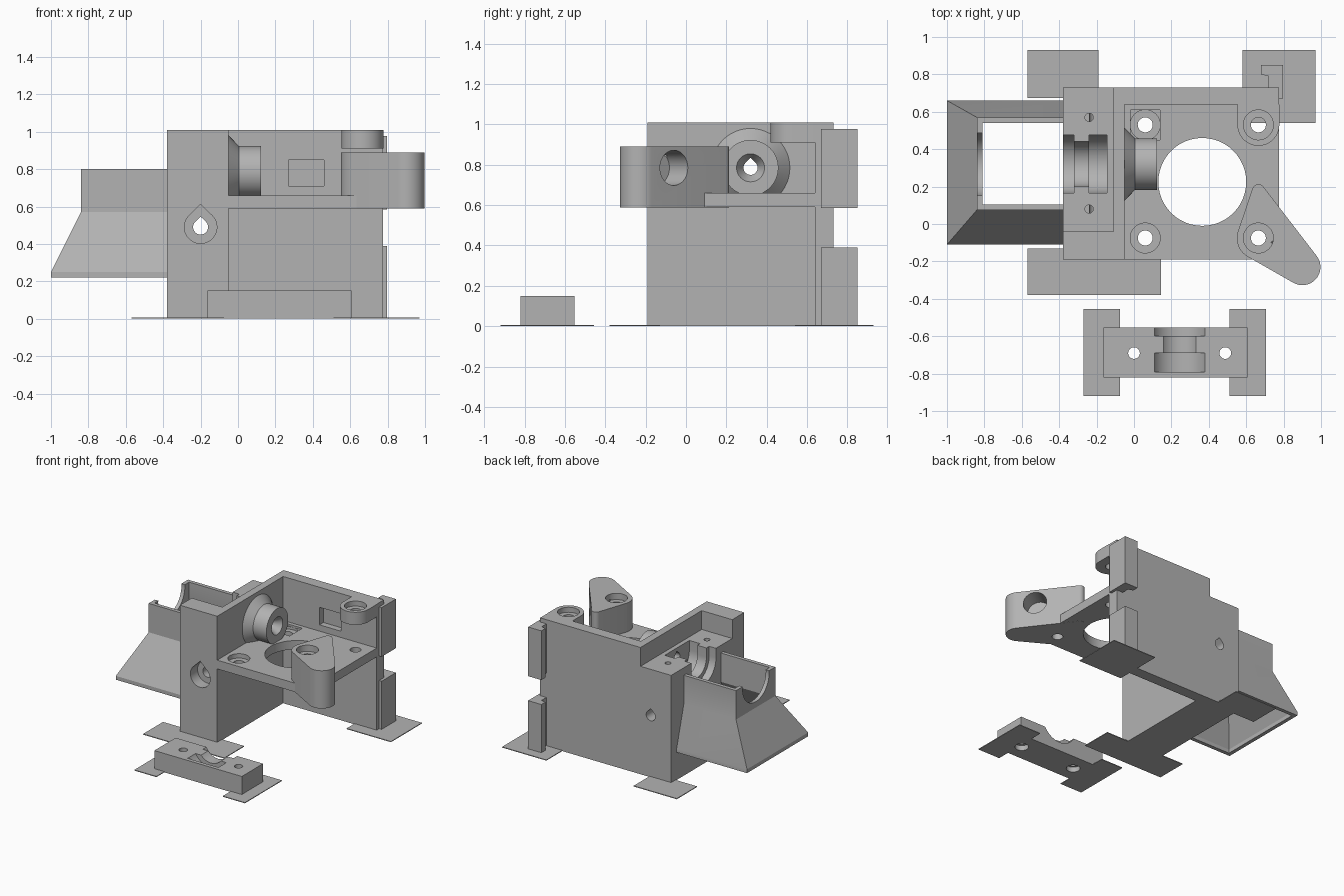
import bpy, bmesh, math
from mathutils import Matrix, Vector
from mathutils.geometry import convex_hull_2d

cube = bpy.data.objects.get("Cube")
if cube:
    bpy.data.objects.remove(cube)

grey = bpy.data.materials.new("plain grey")
grey.use_nodes = True
colour = (0.45, 0.45, 0.45, 1)
grey.diffuse_color = colour
grey.node_tree.nodes["Principled BSDF"].inputs["Base Color"].default_value = colour


def solid(name, rings):
    """Skin a stack of matching point loops and cap both ends."""
    bm = bmesh.new()
    loops = [[bm.verts.new(p) for p in ring] for ring in rings]
    n = len(loops[0])
    for a, b in zip(loops, loops[1:]):
        for i in range(n):
            j = (i + 1) % n
            bm.faces.new((a[i], a[j], b[j], b[i]))
    bm.faces.new(loops[0])
    bm.faces.new(loops[-1])
    bmesh.ops.recalc_face_normals(bm, faces=bm.faces)
    mesh = bpy.data.meshes.new(name)
    bm.to_mesh(mesh)
    bm.free()
    mesh.materials.append(grey)
    ob = bpy.data.objects.new(name, mesh)
    bpy.context.collection.objects.link(ob)
    return ob


def place(p, axis, t):
    return {"x": (t, *p), "y": (p[0], t, p[1]), "z": (*p, t)}[axis]


def prism(name, pts, axis, lo, hi):
    return solid(name, [[place(p, axis, t) for p in pts] for t in (lo, hi)])


def box(name, x0, x1, y0, y1, z0, z1):
    return prism(name, [(x0, y0), (x1, y0), (x1, y1), (x0, y1)], "z", z0, z1)


def circle(u, v, r, n=48):
    return [(u + r * math.cos(math.tau * i / n), v + r * math.sin(math.tau * i / n))
            for i in range(n)]


def hull(pts):
    return [pts[i] for i in convex_hull_2d([Vector(p) for p in pts])]


def teardrop(u, v, r):
    return hull(circle(u, v, r) + [(u, v + r * 1.4)])


def cone(name, u, v, axis, lo, r0, hi, r1):
    return solid(name, [[place(p, axis, t) for p in circle(u, v, r)]
                        for t, r in ((lo, r0), (hi, r1))])


def cylinder(name, u, v, r, axis, lo, hi):
    return prism(name, circle(u, v, r), axis, lo, hi)


def boolean(ob, other, operation="DIFFERENCE"):
    mod = ob.modifiers.new("shape", "BOOLEAN")
    mod.operation, mod.solver, mod.object = operation, "EXACT", other
    bpy.context.view_layer.objects.active = ob
    bpy.ops.object.modifier_apply(modifier=mod.name)
    bpy.data.objects.remove(other)


def screw_hole(ob, x, y, top, depth):
    boolean(ob, cylinder("cutter", x, y, 0.04, "z", 0.3, 1.2))
    if depth:
        boolean(ob, cylinder("cutter", x, y, 0.08, "z", top - depth, top + 0.1))


BY, BZ = 0.32, 0.785      # bore axis
LEDGE, TOP = 0.86, 1.01
SX = (0.06, 0.665)        # motor screw columns
SY = (-0.075, 0.53)       # motor screw rows

# Drive block with clamp ledge and thin inner wall
block = box("drive_block", -0.38, -0.05, -0.19, 0.73, 0, TOP)
boolean(block, box("cutter", -0.5, -0.11, -0.04, 0.9, LEDGE, 1.2))

# Grooved seat open to the ledge
for x0, x1, r in ((-0.45, -0.32, 0.155), (-0.33, -0.23, 0.12), (-0.24, -0.145, 0.155)):
    slot = hull(circle(BY, BZ, r) + [(BY - r, LEDGE), (BY + r, LEDGE)])
    slot = hull(slot + [(BY - r, LEDGE + 0.02), (BY + r, LEDGE + 0.02)])
    boolean(block, prism("cutter", slot, "x", x0, x1))
boolean(block, prism("cutter", teardrop(BY, BZ, 0.035), "x", -0.2, 0.1))
for y in (0.08, 0.57):
    boolean(block, cylinder("cutter", -0.24, y, 0.022, "z", 0.5, 0.95))

# Cross bolt hole with teardrop counterbore
boolean(block, prism("cutter", teardrop(-0.2, 0.49, 0.04), "y", -0.3, 0.9))
boolean(block, prism("cutter", teardrop(-0.2, 0.49, 0.087), "y", -0.3, -0.1))

# Back wall with blind window
wall = box("back_wall", -0.05, 0.775, 0.64, 0.73, 0, TOP)
boolean(wall, box("cutter", 0.27, 0.46, 0.5, 0.69, 0.71, 0.85))

# Motor shelf
shelf = box("motor_shelf", -0.05, 0.775, -0.19, 0.64, 0.59, 0.66)
boolean(shelf, cylinder("cutter", 0.365, 0.225, 0.235, "z", 0.5, 0.8))
boolean(shelf, box("cutter", -0.02, 0.14, 0.45, 0.61, 0.645, 0.8))
for x in SX:
    for y in SY:
        screw_hole(shelf, x, y, 0.66, 0.035 if x == SX[0] else 0)

# Corner screw lug at the top of the back wall
lug = prism("corner_lug", hull(circle(SX[1], SY[1], 0.112) + [(0.553, 0.64), (0.777, 0.64)]),
            "z", 0.91, TOP)
screw_hole(lug, SX[1], SY[1], TOP, 0.04)

# Filament guide arm
arm = prism("guide_arm", hull(circle(SX[1], SY[0], 0.115) + circle(0.9, -0.23, 0.097)
                              + circle(0.665, 0.18, 0.033)), "z", 0.589, 0.89)
screw_hole(arm, SX[1], SY[0], 0.89, 0.05)
bore = cylinder("cutter", 0, 0, 0.087, "x", -0.14, 0.2)
bore.data.transform(Matrix.Translation((0.885, -0.065, BZ)) @ Matrix.Rotation(0.66, 4, "Z"))
boolean(arm, bore)

# Bearing boss
boss = cylinder("bearing_boss", BY, BZ, 0.138, "x", -0.05, 0.122)
boolean(boss, cone("cutter", BY, BZ, "x", -0.05, 0.195, 0.005, 0.138), "UNION")
boolean(boss, prism("cutter", teardrop(BY, BZ, 0.035), "x", -0.2, 0.3))
boolean(boss, cone("cutter", BY, BZ, "x", 0.06, 0.03, 0.123, 0.07))

# Hinge hooks on the back corner
hook = [(0.68, 0.85), (0.797, 0.85), (0.797, 0.67), (0.72, 0.67), (0.72, 0.79), (0.68, 0.8)]
for name, z0, z1 in (("lower_hook", 0, 0.39), ("upper_hook", 0.585, 0.977)):
    prism(name, hook, "z", z0, z1)


# Flared duct, open above and below
def duct(name, t, z0, z1):
    shape = ((z0, -1.0, -0.11, 0.66), (0.25, -1.0, -0.11, 0.66),
             (0.57, -0.84, 0.075, 0.57), (z1, -0.84, 0.075, 0.57))
    return solid(name, [[(x + t, y0 + t, z), (-0.38 + t, y0 + t, z),
                         (-0.38 + t, y1 - t, z), (x + t, y1 - t, z)]
                        for z, x, y0, y1 in shape])


flare = duct("air_duct", 0, 0.22, 0.8)
boolean(flare, duct("cutter", 0.03, 0.1, 0.95))
boolean(flare, cylinder("cutter", BY, BZ, 0.168, "x", -0.95, -0.7))

# Loose clamp bar with matching groove
clamp = box("clamp_bar", -0.163, 0.608, -0.82, -0.553, 0, 0.15)
for y0, y1, r in ((-0.5, -0.6, 0.155), (-0.59, -0.7, 0.115), (-0.69, -0.79, 0.155)):
    boolean(clamp, cylinder("cutter", 0.245, 0.225, r, "y", y0, y1))
for x in (0, 0.488):
    boolean(clamp, cylinder("cutter", x, -0.69, 0.031, "z", -0.1, 0.3))
    boolean(clamp, cylinder("cutter", x, -0.69, 0.05, "z", -0.1, 0.04))

# Thin print pads
pads = {"back_right_pad": (-0.57, -0.19, 0.675, 0.93), "front_pad": (-0.57, 0.145, -0.38, -0.13),
        "back_left_pad": (0.58, 0.97, 0.54, 0.93), "clamp_right_pad": (-0.27, -0.075, -0.92, -0.455),
        "clamp_left_pad": (0.51, 0.705, -0.92, -0.455)}
for name, rect in pads.items():
    pad = box(name, *rect, 0, 0.006)
    if name.startswith("clamp"):
        boolean(pad, box("cutter", -0.163, 0.608, -0.82, -0.553, -0.1, 0.1))

# Smooth the round surfaces, keep edges crisp
bpy.ops.object.select_all(action="DESELECT")
for ob in (block, shelf, lug, arm, boss, flare, clamp):
    ob.select_set(True)
bpy.context.view_layer.objects.active = block
bpy.ops.object.shade_smooth_by_angle(angle=math.radians(25))
